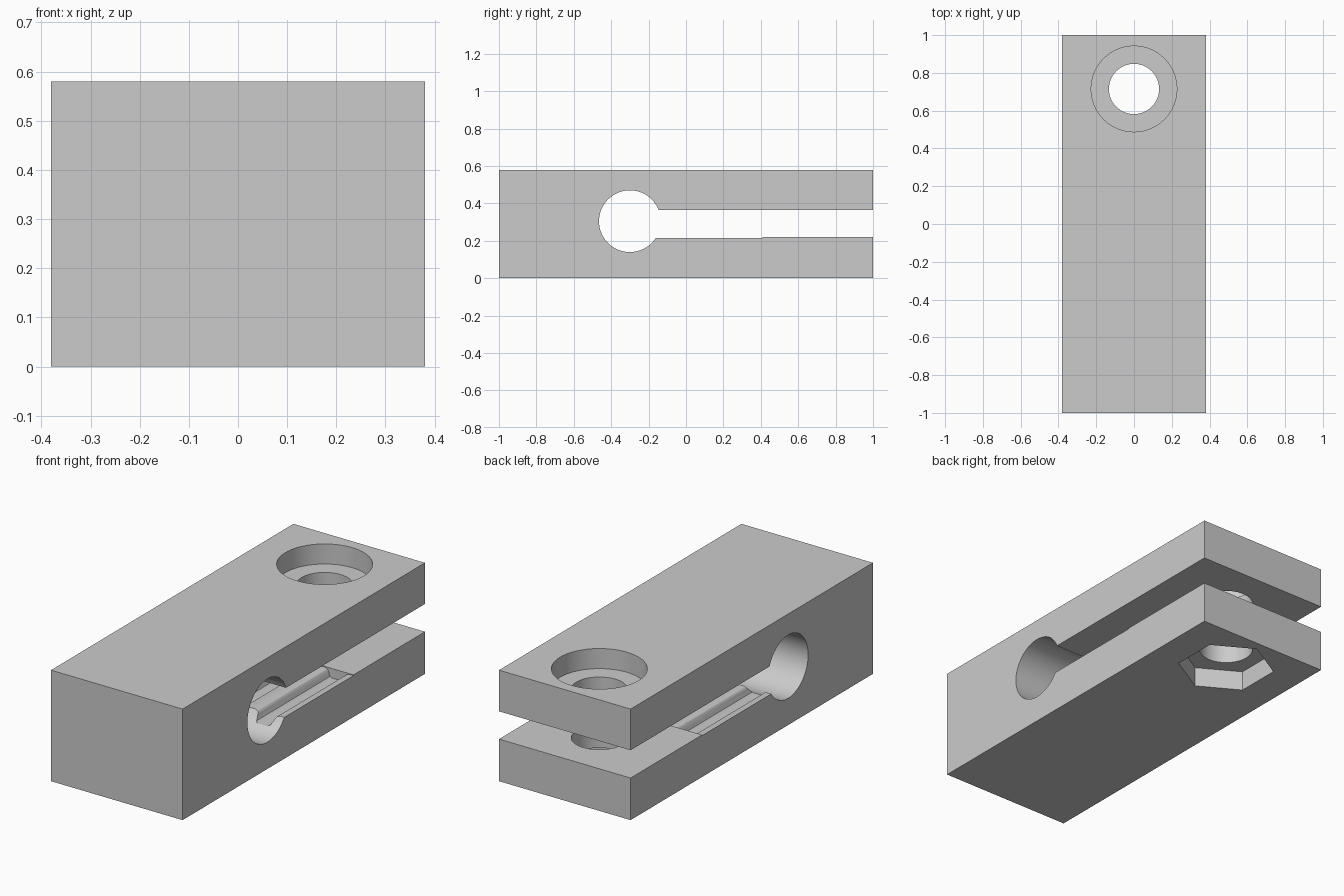
import bpy, bmesh, math
from mathutils import Vector

cube = bpy.data.objects.get("Cube")
if cube:
    bpy.data.objects.remove(cube)

# Overall dimensions
HALF_W, HALF_L, HEIGHT = 0.38, 1.0, 0.58
SLOT_LOW, SLOT_HIGH = 0.22, 0.365
BELT_Z, BELT_END = 0.216, 0.41
HINGE_Y, HINGE_Z, HINGE_R = -0.30, 0.305, 0.165
SCREW_Y = 0.715
PITCH = 0.19

grey = bpy.data.materials.new("light_grey_plastic")
grey.use_nodes = True
colour = (0.6, 0.6, 0.6, 1)
grey.diffuse_color = colour
grey.node_tree.nodes["Principled BSDF"].inputs["Base Color"].default_value = colour


def extrude_profile(name, points, direction):
    """Make a solid by extruding a closed outline along a direction."""
    bm = bmesh.new()
    face = bm.faces.new([bm.verts.new(p) for p in points])
    result = bmesh.ops.extrude_face_region(bm, geom=[face])
    moved = [g for g in result["geom"] if isinstance(g, bmesh.types.BMVert)]
    bmesh.ops.translate(bm, verts=moved, vec=Vector(direction))
    bmesh.ops.recalc_face_normals(bm, faces=bm.faces)
    mesh = bpy.data.meshes.new(name)
    bm.to_mesh(mesh)
    bm.free()
    obj = bpy.data.objects.new(name, mesh)
    obj.data.materials.append(grey)
    bpy.context.collection.objects.link(obj)
    return obj


def ring(radius, sides, z, turn=0):
    """Outline around the screw axis."""
    angles = [turn + math.tau * i / sides for i in range(sides)]
    return [(radius * math.cos(a), SCREW_Y + radius * math.sin(a), z) for a in angles]


# Side outline: block with a round flex hole opening into the slot
def hinge_angle(z):
    return math.asin((z - HINGE_Z) / HINGE_R)


start = hinge_angle(SLOT_HIGH)
end = math.tau + hinge_angle(BELT_Z)
STEPS = 72
arc = []
for i in range(STEPS + 1):
    a = start + (end - start) * i / STEPS
    arc.append((HINGE_Y + HINGE_R * math.cos(a), HINGE_Z + HINGE_R * math.sin(a)))
outline = [(-HALF_L, 0), (-HALF_L, HEIGHT), (HALF_L, HEIGHT), (HALF_L, SLOT_HIGH)]
outline += arc
outline += [(BELT_END, BELT_Z), (BELT_END, SLOT_LOW), (HALF_L, SLOT_LOW), (HALF_L, 0)]
body = extrude_profile("clamp_body", [(-HALF_W, y, z) for y, z in outline],
                       (2 * HALF_W, 0, 0))

# Screw bore, head counterbore and hexagonal nut pocket
cutters = [
    extrude_profile("screw_bore_cutter", ring(0.133, 64, -0.1), (0, 0, 0.8)),
    extrude_profile("screw_head_cutter", ring(0.227, 64, HEIGHT - 0.105), (0, 0, 0.3)),
    extrude_profile("nut_pocket_cutter", ring(0.24, 6, -0.1, math.pi / 6), (0, 0, 0.205)),
]

# Rounded belt tooth grooves across the lower jaw
half = [(0.07, 0.25), (0.07, BELT_Z), (0.056, 0.211), (0.049, 0.202),
        (0.045, 0.188), (0.04, 0.176), (0.03, 0.17)]
tooth = half + [(-x, z) for x, z in reversed(half)]
for i in range(4):
    cx = (i - 1.5) * PITCH
    cutters.append(extrude_profile("tooth_groove_cutter",
                                   [(cx + x, HINGE_Y, z) for x, z in tooth],
                                   (0, BELT_END - HINGE_Y, 0)))

# Apply the cuts
bpy.context.view_layer.objects.active = body
for cutter in cutters:
    cutter.hide_render = True
    mod = body.modifiers.new("cut", "BOOLEAN")
    mod.operation = "DIFFERENCE"
    mod.solver = "EXACT"
    mod.object = cutter
    bpy.ops.object.modifier_apply(modifier=mod.name)
for cutter in cutters:
    bpy.data.objects.remove(cutter)

# Smooth the bores, keep the machined edges crisp
bpy.ops.object.select_all(action="DESELECT")
body.select_set(True)
bpy.ops.object.shade_smooth_by_angle(angle=math.radians(30))
